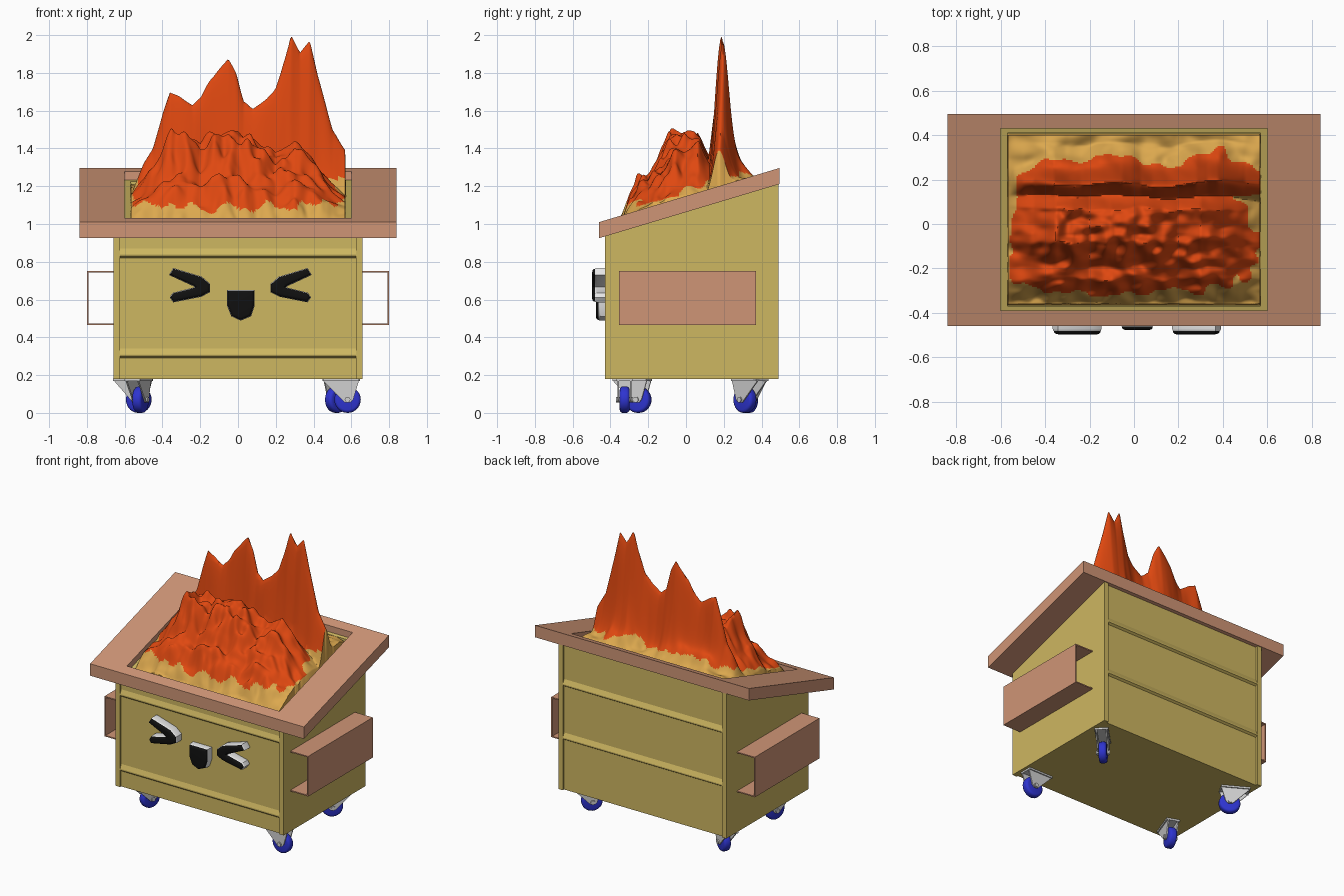
import bpy, bmesh, math
from mathutils import Matrix, Vector, noise

if "Cube" in bpy.data.objects:
    bpy.data.objects.remove(bpy.data.objects["Cube"])


def material(name, r, g, b):
    m = bpy.data.materials.new(name)
    m.diffuse_color = [((c / 255 + 0.055) / 1.055) ** 2.4 for c in (r, g, b)] + [1]
    m.use_nodes = True
    m.node_tree.nodes["Principled BSDF"].inputs["Base Color"].default_value = m.diffuse_color
    return m


YELLOW = material("mustard_paint", 206, 183, 97)
BROWN = material("salmon_brown", 207, 149, 118)
FIRE = material("flame_orange", 224, 72, 16)
TRASH = material("straw_orange", 220, 168, 78)
BLUE = material("wheel_blue", 46, 52, 208)
GREY = material("light_grey", 208, 208, 208)
WHITE = material("outline_white", 238, 238, 238)
BLACK = material("face_black", 16, 16, 16)


def add(name, bm, mats, smooth=None):
    bmesh.ops.recalc_face_normals(bm, faces=bm.faces)
    me = bpy.data.meshes.new(name)
    bm.to_mesh(me)
    bm.free()
    for m in mats:
        me.materials.append(m)
    if smooth:
        me.shade_smooth()
        me.set_sharp_from_angle(angle=math.radians(smooth))
    ob = bpy.data.objects.new(name, me)
    bpy.context.collection.objects.link(ob)
    return ob


def prism(bm, pts, x0, x1):
    """Extrude a (y, z) outline from x0 to x1."""
    a = [bm.verts.new((x0, y, z)) for y, z in pts]
    b = [bm.verts.new((x1, y, z)) for y, z in pts]
    bm.faces.new(a)
    bm.faces.new(b)
    for i in range(len(pts)):
        j = (i + 1) % len(pts)
        bm.faces.new((a[i], a[j], b[j], b[i]))


def rect(y0, y1, z0, z1):
    return [(y0, z0), (y1, z0), (y1, z1), (y0, z1)]


def rim_top(y):
    return 1.01 + 0.3 * (y + 0.46)


def lip(y):
    return rim_top(y) - 0.045


def interp(table, x):
    if x <= table[0][0]:
        return table[0][1]
    for (x0, y0), (x1, y1) in zip(table, table[1:]):
        if x <= x1:
            return y0 + (y1 - y0) * (x - x0) / (x1 - x0)
    return table[-1][1]


# Body: side plates, inner lips and floor
bm = bmesh.new()
for s in (-1, 1):
    prism(bm, [(-0.43, 0.18), (0.49, 0.18), (0.49, lip(0.49)), (-0.43, lip(-0.43))], s * 0.625, s * 0.66)
    prism(bm, [(-0.40, 0.19), (0.46, 0.19), (0.46, lip(0.46)), (-0.40, lip(-0.40))], s * 0.57, s * 0.625)
prism(bm, rect(-0.41, 0.47, 0.18, 0.21), -0.625, 0.625)
add("bin_sides_and_floor", bm, [YELLOW])


# Front and back panels with pressed ridges
def panel(name, inner, skin, out, ridges):
    pts = [(skin, 0.18)]
    for z in ridges:
        pts += [(skin, z - 0.015), (out, z - 0.005), (out, z + 0.005), (skin, z + 0.035)]
    pts += [(skin, lip(skin)), (inner, lip(inner)), (inner, 0.18)]
    b = bmesh.new()
    prism(b, pts, -0.625, 0.625)
    add(name, b, [YELLOW])


panel("front_panel", -0.37, -0.418, -0.43, (0.305, 0.835))
panel("back_panel", 0.41, 0.475, 0.49, (0.55, 0.93))

# Sloping rim with a rectangular opening
bm = bmesh.new()
xs, ys = (-0.84, -0.60, 0.60, 0.84), (-0.46, -0.39, 0.43, 0.495)
g = [[bm.verts.new((x, y, rim_top(y))) for y in ys] for x in xs]
for i in range(3):
    for j in range(3):
        if (i, j) != (1, 1):
            bm.faces.new((g[i][j], g[i + 1][j], g[i + 1][j + 1], g[i][j + 1]))
ext = bmesh.ops.extrude_face_region(bm, geom=bm.faces[:], use_keep_orig=True)
moved = [v for v in ext["geom"] if isinstance(v, bmesh.types.BMVert)]
bmesh.ops.translate(bm, verts=moved, vec=(0, 0, -0.085))
add("sloping_rim", bm, [BROWN])

# Lifting channels on both sides
for s, side in ((-1, "left"), (1, "right")):
    bm = bmesh.new()
    prism(bm, rect(-0.355, 0.37, 0.465, 0.75), s * 0.792, s * 0.80)
    for z in (0.465, 0.742):
        prism(bm, rect(-0.355, 0.37, z, z + 0.008), s * 0.655, s * 0.792)
    add("lifting_channel_" + side, bm, [BROWN])


# Swivelling casters
def caster(name, x, y, deg):
    mat = Matrix.Translation((x, y, 0)) @ Matrix.Rotation(math.radians(deg), 4, "Z")
    b = bmesh.new()
    prism(b, rect(-0.09, 0.10, 0.168, 0.182), -0.045, 0.045)
    for sx in (-1, 1):
        prism(b, [(-0.09, 0.17), (0.10, 0.17), (0.07, 0.07), (0.055, 0.055), (0.025, 0.055), (0.01, 0.07)],
              sx * 0.029, sx * 0.037)
    bmesh.ops.create_cone(b, cap_ends=True, segments=12, radius1=0.015, radius2=0.015, depth=0.09,
                          matrix=Matrix.Translation((0, 0.04, 0.07)) @ Matrix.Rotation(math.pi / 2, 4, "Y"))
    b.transform(mat)
    add(name + "_fork", b, [GREY])
    b = bmesh.new()
    bmesh.ops.create_cone(b, cap_ends=True, segments=28, radius1=0.07, radius2=0.07, depth=0.052)
    rims = [e for e in b.edges if abs(e.verts[0].co.z - e.verts[1].co.z) < 1e-4]
    bmesh.ops.bevel(b, geom=rims, offset=0.016, segments=3, profile=0.5, affect="EDGES")
    b.transform(mat @ Matrix.Translation((0, 0.04, 0.07)) @ Matrix.Rotation(math.pi / 2, 4, "Y"))
    add(name + "_wheel", b, [BLUE], 40)


caster("front_right_caster", 0.54, -0.325, -90)
caster("front_left_caster", -0.53, -0.29, -20)
caster("back_right_caster", 0.55, 0.34, 135)
caster("back_left_caster", -0.56, 0.35, -120)


# Face pieces: rounded white backing with a black front
def puffy(name, pts, y, half, bevel, mat):
    cu = bpy.data.curves.new(name, "CURVE")
    cu.dimensions, cu.fill_mode = "2D", "BOTH"
    cu.extrude, cu.bevel_depth, cu.bevel_resolution = half, bevel, 3
    sp = cu.splines.new("POLY")
    sp.points.add(len(pts) - 1)
    for p, (px, pz) in zip(sp.points, pts):
        p.co = (px, pz, 0, 1)
    sp.use_cyclic_u = True
    tmp = bpy.data.objects.new(name + "_curve", cu)
    bpy.context.collection.objects.link(tmp)
    dg = bpy.context.evaluated_depsgraph_get()
    me = bpy.data.meshes.new_from_object(tmp.evaluated_get(dg))
    bpy.data.objects.remove(tmp)
    b = bmesh.new()
    b.from_mesh(me)
    bmesh.ops.remove_doubles(b, verts=b.verts, dist=1e-5)
    b.transform(Matrix.Translation((0, y, 0)) @ Matrix.Rotation(math.pi / 2, 4, "X"))
    add(name, b, [mat], 40)


EYE = [(-0.34, 0.738), (-0.335, 0.746), (-0.20, 0.705), (-0.165, 0.675), (-0.165, 0.65), (-0.20, 0.632),
       (-0.335, 0.605), (-0.34, 0.612), (-0.335, 0.62), (-0.225, 0.648), (-0.205, 0.665), (-0.225, 0.685)]
MOUTH = [(-0.04, 0.632), (0.07, 0.632), (0.07, 0.57), (0.055, 0.525), (0.015, 0.508), (-0.022, 0.525), (-0.04, 0.57)]
right_eye = [(0.025 - x, z) for x, z in reversed(EYE)]
for name, pts, dy in (("left_eye", EYE, 0), ("right_eye", right_eye, 0), ("mouth", MOUTH[::-1], 0.02)):
    puffy(name + "_backing", pts, -0.45 + dy, 0.022, 0.018, WHITE)
    puffy(name, pts, -0.481 + dy, 0.001, 0.0145, BLACK)

# Burning heap: tall back curtain and lower front mass as one height field
RIDGE = [(-0.58, 1.12), (-0.5, 1.32), (-0.45, 1.40), (-0.4, 1.58), (-0.36, 1.70), (-0.3, 1.67), (-0.24, 1.63),
         (-0.2, 1.67), (-0.15, 1.76), (-0.1, 1.82), (-0.05, 1.88), (-0.01, 1.80), (0.03, 1.65), (0.08, 1.61),
         (0.15, 1.66), (0.2, 1.72), (0.25, 1.88), (0.28, 2.0), (0.33, 1.91), (0.38, 1.97), (0.42, 1.80),
         (0.46, 1.65), (0.5, 1.50), (0.58, 1.37)]
MASS_X = [(-0.57, 1.15), (-0.45, 1.3), (-0.35, 1.52), (-0.28, 1.50), (-0.2, 1.42), (-0.1, 1.50), (0, 1.49),
          (0.1, 1.42), (0.2, 1.36), (0.3, 1.43), (0.4, 1.33), (0.5, 1.22), (0.57, 1.15)]
MASS_Y = [(-0.35, 0.0), (-0.25, 0.42), (-0.2, 0.45), (-0.14, 0.62), (-0.08, 0.92), (0, 1.0), (0.07, 0.97),
          (0.12, 0.65), (0.17, 0.35), (0.3, 0.1), (0.36, 0.0)]


def heap(x, y):
    n1 = noise.noise(Vector((x * 6, y * 11, 3.3)))
    n2 = noise.noise(Vector((x * 15, y * 20, 7.7)))
    base = rim_top(y) - 0.04 + 0.04 * noise.noise(Vector((x * 10, y * 10, 1.1)))
    d = y - 0.182 - 0.025 * noise.noise(Vector((x * 4, 0.5, 9.1)))
    if d < 0:
        back = math.exp(-(d / 0.05) ** 2)
    else:
        back = 0.6 * math.exp(-(d / 0.045) ** 2) + 0.4 * max(0, 1 - d / 0.18)
    back *= 1 + (0.3 * n1 + 0.3 * n2) * (1 - back)
    front = interp(MASS_Y, y + 0.02 * n2) * (1 + 0.25 * n1 + 0.2 * n2)
    return base + max((interp(RIDGE, x) - base) * back, (interp(MASS_X, x) - base) * front)


NX, NY = 150, 110
bm = bmesh.new()
grid = []
for i in range(NX + 1):
    row = []
    for j in range(NY + 1):
        x, y = -0.575 + 1.15 * i / NX, -0.368 + 0.775 * j / NY
        edge = i in (0, NX) or j in (0, NY)
        row.append(bm.verts.new((x, y, rim_top(y) - 0.2 if edge else heap(x, y))))
    grid.append(row)
for i in range(NX):
    for j in range(NY):
        f = bm.faces.new((grid[i][j], grid[i + 1][j], grid[i + 1][j + 1], grid[i][j + 1]))
        c = f.calc_center_median()
        limit = rim_top(c.y) + 0.035 + 0.06 * noise.noise(Vector((c.x * 12, c.y * 12, 5.5)))
        f.material_index = 1 if c.z < limit else 0
add("burning_heap", bm, [FIRE, TRASH], 60)
